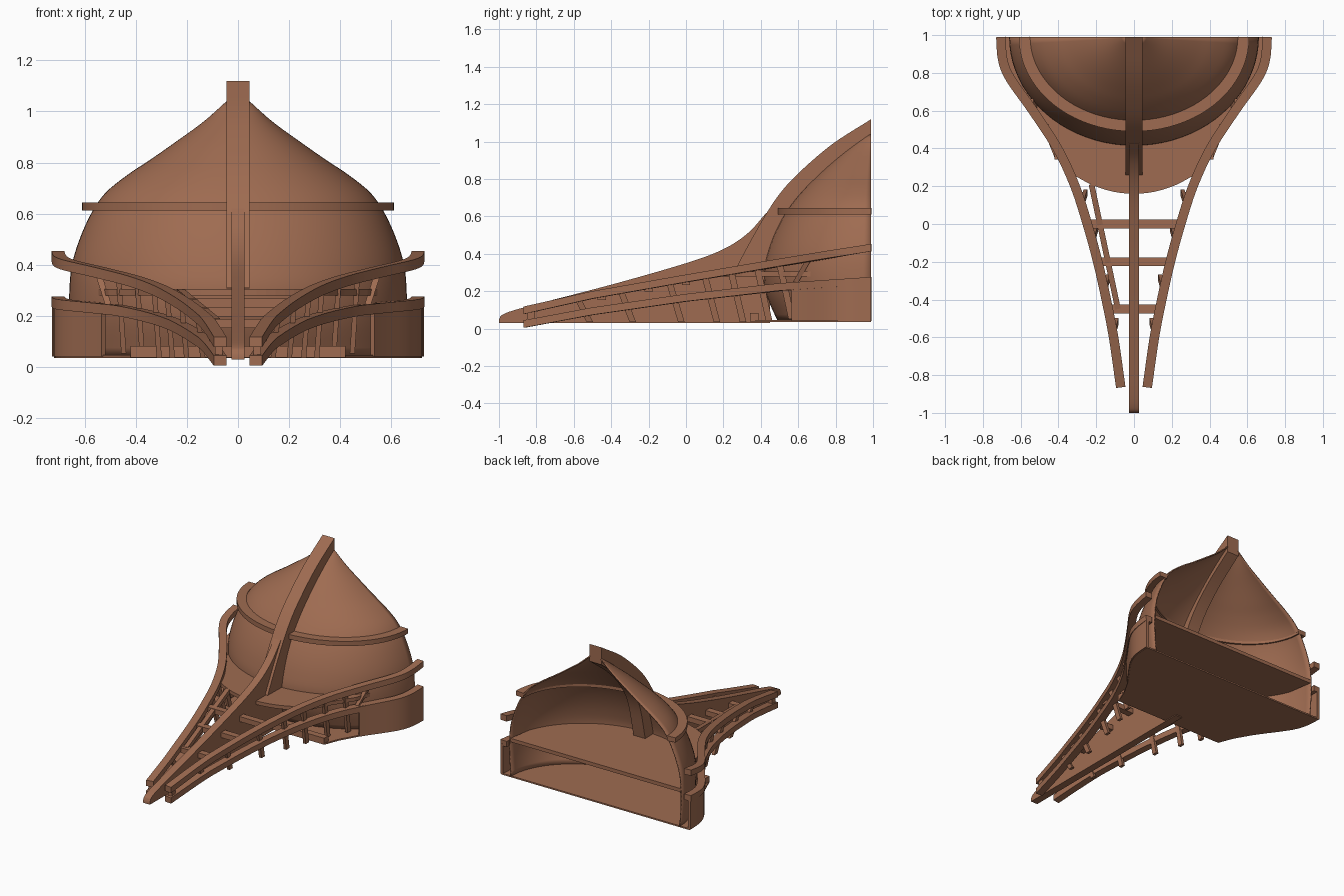
import bpy, bmesh, math
from mathutils import Vector

if "Cube" in bpy.data.objects:
    bpy.data.objects.remove(bpy.data.objects["Cube"])

wood = bpy.data.materials.new("brown_wood")
wood.diffuse_color = (0.345, 0.148, 0.082, 1)
wood.use_nodes = True
wood.node_tree.nodes["Principled BSDF"].inputs["Base Color"].default_value = wood.diffuse_color


def make(name, bm, mirror=False, smooth=False):
    bmesh.ops.recalc_face_normals(bm, faces=bm.faces)
    me = bpy.data.meshes.new(name)
    bm.to_mesh(me)
    bm.free()
    me.materials.append(wood)
    ob = bpy.data.objects.new(name, me)
    bpy.context.collection.objects.link(ob)
    if mirror:
        ob.modifiers.new("mirror", 'MIRROR').use_mirror_merge = False
    if smooth:
        bpy.ops.object.select_all(action='DESELECT')
        ob.select_set(True)
        bpy.context.view_layer.objects.active = ob
        bpy.ops.object.shade_smooth_by_angle(angle=math.radians(35))
    return ob


def spline(pts, n=5):
    """Smooth curve through the points (Catmull-Rom)."""
    p = [Vector(q) for q in pts]
    p = [2 * p[0] - p[1]] + p + [2 * p[-1] - p[-2]]
    out = []
    for a, b, c, d in zip(p, p[1:], p[2:], p[3:]):
        for i in range(n):
            t = i / n
            out.append(0.5 * (2 * b + (c - a) * t + (2 * a - 5 * b + 4 * c - d) * t * t
                              + (3 * b - a - 3 * c + d) * t ** 3))
    return out + [p[-2]]


def sweep(name, path, w, h, mirror=False):
    """Rectangular bar that follows a path, with level width."""
    bm = bmesh.new()
    rings = []
    for i, p in enumerate(path):
        t = path[min(i + 1, len(path) - 1)] - path[max(i - 1, 0)]
        n = Vector((t.y, -t.x, 0)).normalized() * w / 2
        u = Vector((0, 0, h / 2))
        rings.append([bm.verts.new(q) for q in (p + n + u, p - n + u, p - n - u, p + n - u)])
    for a, b in zip(rings, rings[1:]):
        for k in range(4):
            bm.faces.new((a[k], a[k - 1], b[k - 1], b[k]))
    bm.faces.new(rings[0])
    bm.faces.new(rings[-1])
    return make(name, bm, mirror, True)


def extrude(name, pts, axis, lo, hi, smooth=False):
    """Solid from a flat outline pushed along x (y,z outline) or z (x,y outline)."""
    bm = bmesh.new()
    place = (lambda p, d: (d, p[0], p[1])) if axis == 'x' else (lambda p, d: (p[0], p[1], d))
    a = [bm.verts.new(place(p, lo)) for p in pts]
    b = [bm.verts.new(place(p, hi)) for p in pts]
    bm.faces.new(a)
    bm.faces.new(b)
    for i in range(len(a)):
        bm.faces.new((a[i - 1], a[i], b[i], b[i - 1]))
    return make(name, bm, False, smooth)


def stick(name, a, b, w, d, mirror=False):
    """Straight slanted bar between two points: w along x, d along y."""
    bm = bmesh.new()
    ends = [[bm.verts.new((p[0] + i * w / 2, p[1] + j * d / 2, p[2]))
             for i, j in ((-1, -1), (1, -1), (1, 1), (-1, 1))] for p in (a, b)]
    for k in range(4):
        bm.faces.new((ends[0][k - 1], ends[0][k], ends[1][k], ends[1][k - 1]))
    for e in ends:
        bm.faces.new(e)
    return make(name, bm, mirror)


BACK = 0.99

# Pointed hollow bow: half-ellipse levels of (height, half width, depth)
levels = [(0.04, 0.65, 0.50), (0.18, 0.66, 0.56), (0.3, 0.66, 0.575), (0.4, 0.65, 0.555),
          (0.5, 0.62, 0.52), (0.6, 0.575, 0.47), (0.68, 0.52, 0.415), (0.75, 0.435, 0.355),
          (0.81, 0.345, 0.295), (0.88, 0.245, 0.22), (0.96, 0.135, 0.125), (1.04, 0.045, 0.02)]
bm = bmesh.new()
rows = []
for z, w, d in spline(levels, 4):
    rows.append([bm.verts.new((w * math.cos(math.pi * i / 40), BACK - d * math.sin(math.pi * i / 40), z))
                 for i in range(41)])
for a, b in zip(rows, rows[1:]):
    for i in range(40):
        bm.faces.new((a[i], a[i + 1], b[i + 1], b[i]))
hull = make("bow_shell", bm, smooth=True)
sol = hull.modifiers.new("thickness", 'SOLIDIFY')
sol.thickness = 0.008

# Ring band around the shell
band = [Vector((0.58 * math.cos(math.pi * i / 40), BACK - 0.47 * math.sin(math.pi * i / 40), 0.628))
        for i in range(41)]
sweep("ring_band", band, 0.06, 0.033)

# Heavy stem post, standing out on both faces of the shell
outer = spline([(0.26, 0.31), (0.34, 0.46), (0.42, 0.6), (0.5, 0.72), (0.6, 0.83), (0.78, 0.985), (0.99, 1.12)])
inner = spline([(0.99, 1.0), (0.8, 0.855), (0.66, 0.71), (0.57, 0.55), (0.51, 0.305)])
extrude("stem_post", outer + inner, 'x', -0.045, 0.045, True)

# Thin centre keel web running forward to the tip
top = spline([(-1.0, 0.05), (-0.975, 0.078), (-0.85, 0.118), (-0.4, 0.235), (0.0, 0.35),
              (0.2, 0.425), (0.33, 0.51), (0.43, 0.62)])
extrude("keel_web", top + [(0.45, 0.6), (0.45, 0.03), (-1.0, 0.03)], 'x', -0.026, 0.026, True)

# Side rails: shared plan, two heights
plan = [(0.07, -0.865), (0.108, -0.6), (0.147, -0.4), (0.192, -0.2), (0.247, 0.0), (0.312, 0.2),
        (0.405, 0.4), (0.535, 0.6), (0.655, 0.77), (0.695, 0.87), (0.705, BACK)]


def lerp(tab, y):
    for (a, u), (b, v) in zip(tab, tab[1:]):
        if y <= b:
            return u + (v - u) * (y - a) / (b - a)
    return tab[-1][1]


def up_z(y):
    return lerp([(-0.87, 0.097), (-0.5, 0.18), (0, 0.268), (0.5, 0.352), (1, 0.435)], y)


def low_z(y):
    return lerp([(-0.87, 0.024), (-0.5, 0.093), (0, 0.165), (0.5, 0.222), (1, 0.257)], y)


flat = spline([(x, y, 0) for x, y in plan], 4)


def rail_x(y):
    return lerp([(p.y, p.x) for p in flat], y)


sweep("upper_rail", [Vector((p.x, p.y, up_z(p.y))) for p in flat], 0.05, 0.04, True)
sweep("lower_rail", [Vector((p.x, p.y, low_z(p.y))) for p in flat], 0.05, 0.04, True)
stick("rail_end_spacer", (0.075, -0.83, 0.03), (0.075, -0.83, 0.1), 0.03, 0.04, True)

# Slanted balusters, leaning inward and poking out below the lower rail
for y in (-0.58, -0.35, -0.09, 0.1, 0.24, 0.38, 0.5):
    x = rail_x(y)
    stick("baluster", (x, y, up_z(y)), (x - 0.02, y + 0.065, max(0.036, low_z(y) - 0.17)),
          0.02, 0.035, True)
stick("brace", (0.545, 0.65, 0.36), (0.5, 0.57, 0.22), 0.025, 0.03, True)

# Cross bars between the rails
for y, z in ((0.0, 0.25), (-0.2, 0.215), (-0.45, 0.17)):
    w = rail_x(y)
    sweep("cross_bar", [Vector((-w, y, z)), Vector((w, y, z))], 0.045, 0.035)
sweep("lower_cross_beam", [Vector((-0.42, 0.365, 0.06)), Vector((0.42, 0.365, 0.06))], 0.045, 0.045)

# Single slim rail on the left of the keel
sweep("slim_rail", [Vector((-0.225, 0.21, 0.29)), Vector((-0.085, -0.45, 0.175))], 0.03, 0.03)

# Floor platform with a rounded front edge, running back inside the shell
side = [(rail_x(y), y) for y in (0.3, 0.36, 0.42, 0.5, 0.56)] + [(0.55, 0.68), (0.62, 0.8), (0.65, BACK)]
nose = spline([(-0.33, 0.265), (-0.22, 0.206), (-0.11, 0.171), (0, 0.16),
               (0.11, 0.171), (0.22, 0.206), (0.33, 0.265)], 3)
extrude("platform", [tuple(p) for p in nose] + side + [(-x, y) for x, y in reversed(side)], 'z', 0.28, 0.305)

# Low side walls and floor of the base, open at the back
ys = [0.57 + (BACK - 0.57) * i / 12 for i in range(13)]
sweep("base_side_wall", [Vector((rail_x(y) + 0.012, y, 0.145)) for y in ys], 0.02, 0.21, True)
base = [(0.42, 0.35), (0.46, 0.45)] + [(rail_x(y) + 0.015, y) for y in ys]
extrude("base_floor", base + [(-x, y) for x, y in reversed(base)], 'z', 0.036, 0.046)
